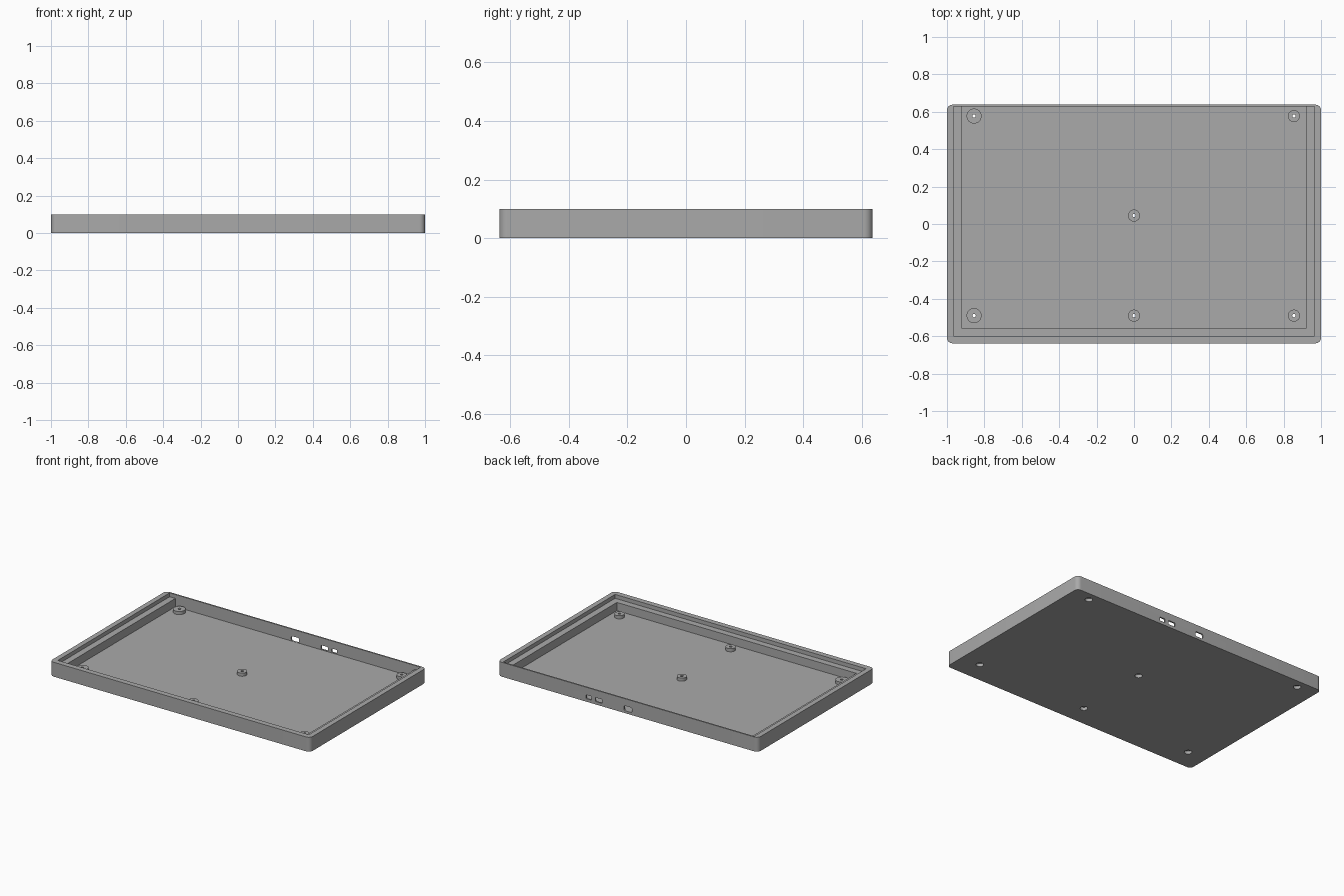
import bpy
import bmesh
from mathutils import Matrix, Vector

if "Cube" in bpy.data.objects:
    bpy.data.objects.remove(bpy.data.objects["Cube"])

HEIGHT, FLOOR, LEDGE, BOSS_TOP = 0.1, 0.016, 0.073, 0.038
BACK = 0.628

grey = bpy.data.materials.new("plain grey")
grey.use_nodes = True
grey.diffuse_color = (0.4, 0.4, 0.4, 1)
grey.node_tree.nodes["Principled BSDF"].inputs["Base Color"].default_value = (0.4, 0.4, 0.4, 1)


def finish(name, bm):
    mesh = bpy.data.meshes.new(name)
    bm.to_mesh(mesh)
    bm.free()
    mesh.materials.append(grey)
    obj = bpy.data.objects.new(name, mesh)
    bpy.context.collection.objects.link(obj)
    return obj


def block(name, low, high, radius=0, axis=2, segments=8):
    """Box between two corners, with the edges along one axis rounded."""
    low, high = Vector(low), Vector(high)
    bm = bmesh.new()
    bmesh.ops.create_cube(bm, size=1)
    bmesh.ops.scale(bm, vec=high - low, verts=bm.verts)
    bmesh.ops.translate(bm, vec=(low + high) / 2, verts=bm.verts)
    if radius:
        edges = [e for e in bm.edges
                 if abs(e.verts[0].co[axis] - e.verts[1].co[axis]) > 1e-4]
        bmesh.ops.bevel(bm, geom=edges, offset=radius, segments=segments,
                        profile=0.5, affect='EDGES')
    return finish(name, bm)


def disc(name, x, y, z0, z1, radius):
    bm = bmesh.new()
    bmesh.ops.create_cone(bm, cap_ends=True, segments=32, radius1=radius,
                          radius2=radius, depth=z1 - z0,
                          matrix=Matrix.Translation((x, y, (z0 + z1) / 2)))
    return finish(name, bm)


def combine(target, tool, operation):
    """Apply a boolean and remove the tool."""
    mod = target.modifiers.new(operation, 'BOOLEAN')
    mod.operation, mod.object, mod.solver = operation, tool, 'EXACT'
    bpy.context.view_layer.objects.active = target
    bpy.ops.object.modifier_apply(modifier=mod.name)
    bpy.data.objects.remove(tool)


# Tray body with a rounded outline
tray = block("tray", (-1, -0.638, 0), (1, 0.638, HEIGHT), radius=0.03)

# Deep pocket, then the wider lid recess that leaves a ledge on three sides
combine(tray, block("pocket", (-0.921, -0.556, FLOOR), (0.921, BACK, 0.2)), 'DIFFERENCE')
combine(tray, block("lid_recess", (-0.965, -0.6, LEDGE), (0.965, BACK, 0.2)), 'DIFFERENCE')

# Screw bosses, counterbored from below; the right-hand pair is wider
BOSSES = [(x, y, 0.04 if x < 0 else 0.032)
          for x in (-0.855, 0.855) for y in (-0.49, 0.577)]
BOSSES += [(0, y, 0.032) for y in (-0.49, 0.045)]
for x, y, radius in BOSSES:
    combine(tray, disc("boss", x, y, FLOOR / 2, BOSS_TOP, radius), 'UNION')
    combine(tray, disc("screw_hole", x, y, -0.1, 0.2, 0.009), 'DIFFERENCE')
    combine(tray, disc("screw_head_recess", x, y, -0.1, 0.022, 0.024), 'DIFFERENCE')

# Connector openings through the thin back wall
for x, width, height, radius in [(0, 0.062, 0.034, 0.011),
                                 (0.225, 0.052, 0.028, 0.004),
                                 (0.302, 0.042, 0.026, 0.004)]:
    port = block("port", (x - width / 2, 0.61, 0.034 - height / 2),
                 (x + width / 2, 0.7, 0.034 + height / 2), radius, axis=1, segments=3)
    combine(tray, port, 'DIFFERENCE')

# Smooth the rounded corners and keep the rims sharp
bpy.ops.object.select_all(action='DESELECT')
tray.select_set(True)
bpy.context.view_layer.objects.active = tray
bpy.ops.object.shade_smooth_by_angle(angle=0.52)
